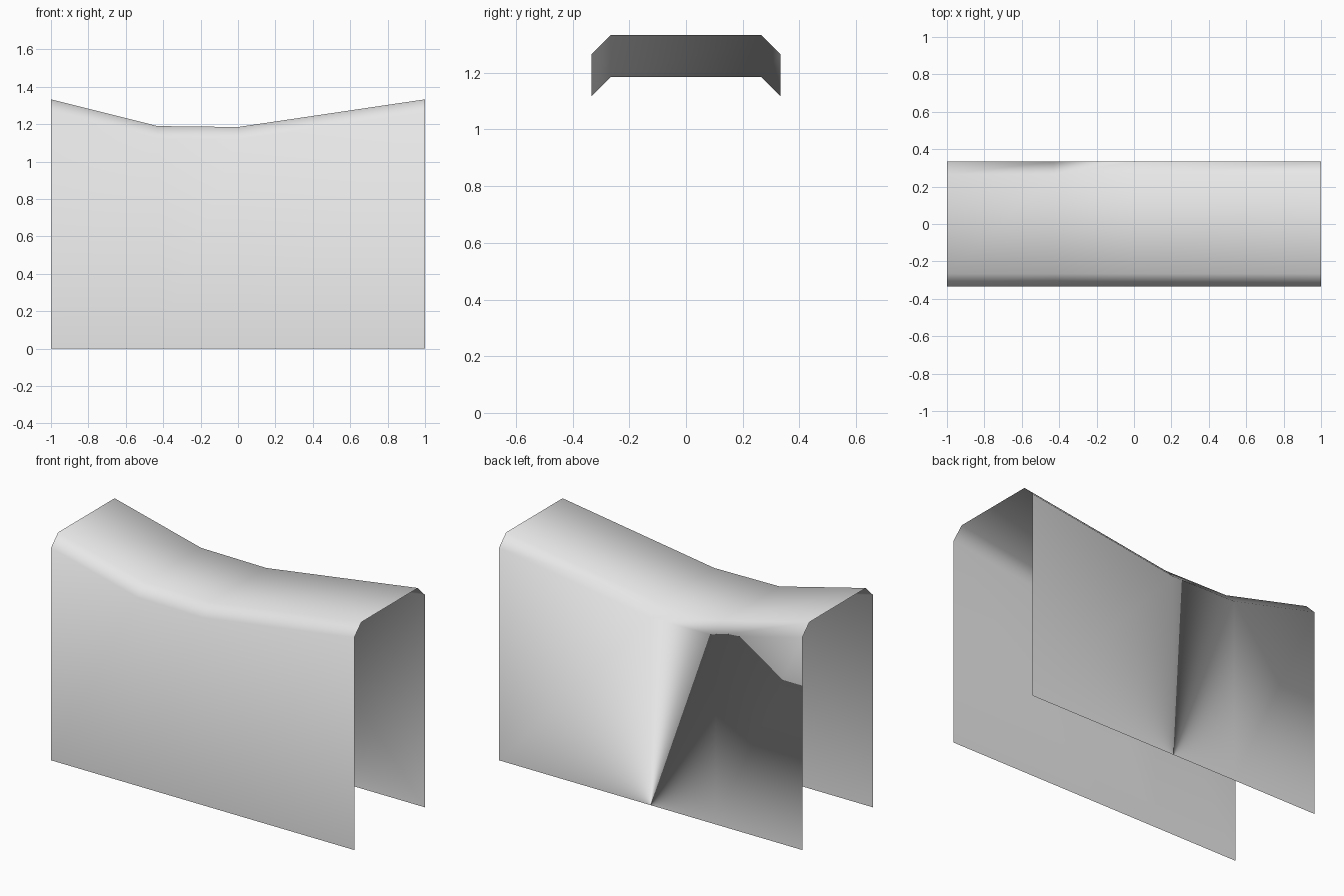
import bpy
import bmesh

cube = bpy.data.objects.get("Cube")
if cube:
    bpy.data.objects.remove(cube, do_unlink=True)

# Plain grey sheet material
grey = bpy.data.materials.new("light grey")
grey.use_nodes = True
colour = (0.8, 0.8, 0.8, 1)
grey.diffuse_color = colour
grey.node_tree.nodes["Principled BSDF"].inputs["Base Color"].default_value = colour

# Ridge line along x, sagging in the middle: (x, ridge height)
RIDGE = [(-1, 1.333), (-0.43, 1.19), (0, 1.185), (1, 1.333)]
HALF_WIDTH = 0.333
BEVEL = 0.067


def section(bm, x, top):
    """Open arch: front wall, bevel, flat top, bevel, back wall."""
    half = [(HALF_WIDTH, 0), (HALF_WIDTH, top - BEVEL), (HALF_WIDTH - BEVEL, top)]
    points = [(-y, z) for y, z in half] + half[::-1]
    return [bm.verts.new((x, y, z)) for y, z in points]


# Bridge the arch sections into one open sheet
bm = bmesh.new()
rows = [section(bm, x, top) for x, top in RIDGE]
for a, b in zip(rows, rows[1:]):
    for i in range(len(a) - 1):
        bm.faces.new((a[i], b[i], b[i + 1], a[i + 1]))

# The back wall panels on the -x half are wound inward
bm.normal_update()
inward = [f for f in bm.faces
          if f.normal.y > 0.9 and f.calc_center_median().x < 0]
bmesh.ops.reverse_faces(bm, faces=inward)

mesh = bpy.data.meshes.new("folded_cover")
bm.to_mesh(mesh)
bm.free()
mesh.materials.append(grey)
mesh.shade_smooth()
cover = bpy.data.objects.new("folded_cover", mesh)
bpy.context.collection.objects.link(cover)
